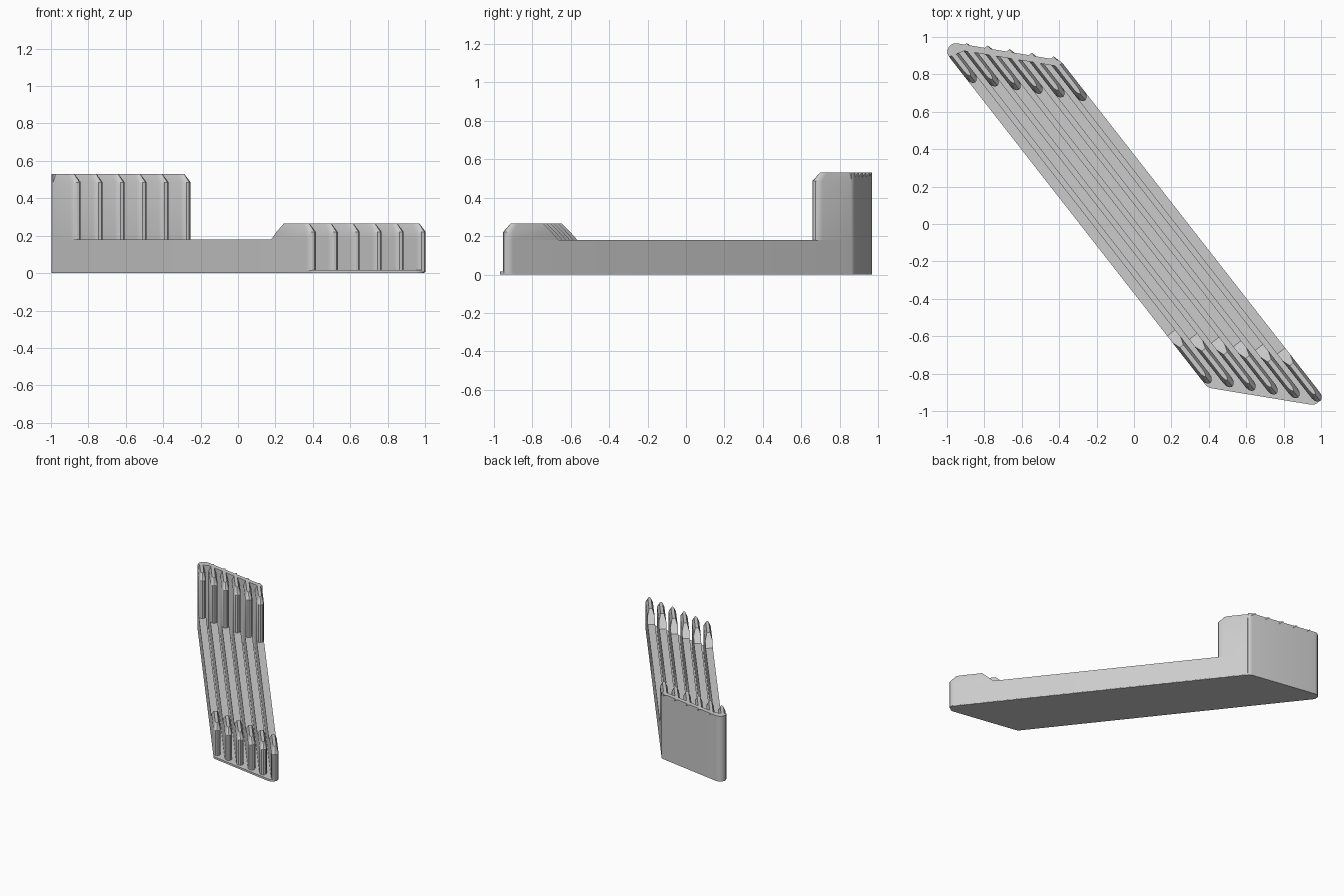
import bpy, bmesh, math
from mathutils import Vector

if "Cube" in bpy.data.objects:
    bpy.data.objects.remove(bpy.data.objects["Cube"])

grey = bpy.data.materials.new("light grey")
grey.use_nodes = True
grey.diffuse_color = (0.6, 0.6, 0.6, 1)
grey.node_tree.nodes["Principled BSDF"].inputs["Base Color"].default_value = (0.6, 0.6, 0.6, 1)

# Plan coordinates: s runs along the ribs, t runs across them
ALONG = Vector((0.616, -0.788))
ACROSS = Vector((0.788, 0.616))
SKEW = 1.087        # shift of the slanted ends per unit across
HALF = 0.228        # half width of the whole body
END = 1.18          # half length on the centre line
PITCH = 0.0806
RIB = 0.027         # half width of a rib
FLOOR, BAR, FRONT, BACK = 0.016, 0.18, 0.265, 0.53


def slant(offset, t):
    return offset + SKEW * t


def add_loft(bm, layers):
    """Join (height, outline) layers of equal point count into a closed solid."""
    rings = []
    for z, outline in layers:
        ring = []
        for s, t in outline:
            p = ALONG * s + ACROSS * t
            ring.append(bm.verts.new((p.x, p.y, z)))
        rings.append(ring)
    n = len(rings[0])
    for low, high in zip(rings, rings[1:]):
        for i in range(n):
            j = (i + 1) % n
            bm.faces.new((low[i], low[j], high[j], high[i]))
    bm.faces.new(rings[0][::-1])
    bm.faces.new(rings[-1])


def make_object(name, lofts):
    bm = bmesh.new()
    for layers in lofts:
        add_loft(bm, layers)
    bmesh.ops.recalc_face_normals(bm, faces=bm.faces)
    mesh = bpy.data.meshes.new(name)
    bm.to_mesh(mesh)
    bm.free()
    mesh.materials.append(grey)
    obj = bpy.data.objects.new(name, mesh)
    bpy.context.collection.objects.link(obj)
    bpy.ops.object.select_all(action='DESELECT')
    bpy.context.view_layer.objects.active = obj
    obj.select_set(True)
    bpy.ops.object.shade_smooth_by_angle(angle=math.radians(32))
    return obj


def fillet(corner, before, after, radius=0.045, steps=6):
    """Round one corner of the plan outline."""
    c = Vector(corner)
    a = (Vector(before) - c).normalized()
    b = (Vector(after) - c).normalized()
    half = a.angle(b) / 2
    centre = c + (a + b).normalized() * radius / math.sin(half)
    start = c + a * radius / math.tan(half) - centre
    turn = math.pi - 2 * half
    points = []
    for k in range(steps + 1):
        w = turn * k / steps
        x = start.x * math.cos(w) - start.y * math.sin(w)
        y = start.x * math.sin(w) + start.y * math.cos(w)
        points.append((centre.x + x, centre.y + y))
    return points


def rib_outline(rear_left, rear_right, tip, t, half, nose=0.04, steps=6):
    """Bar with a square rear end and a rounded nose."""
    points = [(rear_right, t + half), (rear_left, t - half)]
    for k in range(steps + 1):
        a = -math.pi / 2 + math.pi * k / steps
        points.append((tip - nose + nose * math.cos(a), t + half * math.sin(a)))
    return points


# Corners counter-clockwise: back left, front left, front right, back right
corners = [(slant(-END, -HALF), -HALF), (slant(END, -HALF), -HALF),
           (slant(END, HALF), HALF), (slant(-END, HALF), HALF)]
rounded = [fillet(corners[i], corners[i - 1], corners[(i + 1) % 4]) for i in range(4)]

# Floor plate
outline = [p for corner in rounded for p in corner]
make_object("floor_plate", [[(0, outline), (FLOOR, outline)]])

# Back wall, thin and slanted in plan
inner = [(slant(-END + 0.05, t), t) for t in (-0.145, 0.2)]
wall = rounded[3] + rounded[0] + inner
make_object("back_wall", [[(0, wall), (BACK, wall)]])

# Six ribs, each a low bar with a tall back post and a short front stop
back_limit = rounded[0][-1][0]
TOP = 0.012         # half width of the chamfered tops
CUT = 0.045         # chamfer height
for i in range(6):
    t = (i - 2.5) * PITCH
    left = max(slant(-END + 0.02, t - RIB), back_limit)
    right = slant(-END + 0.02, t + RIB)
    nose = slant(1.14, t)
    bar = rib_outline(left, right, nose, t, RIB)

    post_tip = slant(-0.90, t)
    post = rib_outline(left, right, post_tip, t, RIB)
    post_top = rib_outline(left, left, post_tip - CUT, t, TOP)

    ramp = slant(0.80, t)
    stops = []
    for z, shift, half, back in ((BAR, 0, RIB, 0), (FRONT - CUT, CUT, RIB, 0),
                                 (FRONT, 2 * CUT, TOP, CUT)):
        stops.append((z, rib_outline(ramp + shift, ramp + shift, nose - back, t, half)))

    make_object(f"rib_{i + 1}", [
        [(0.005, bar), (BAR, bar)],
        [(BAR, post), (BACK - CUT, post), (BACK, post_top)],
        stops,
    ])
